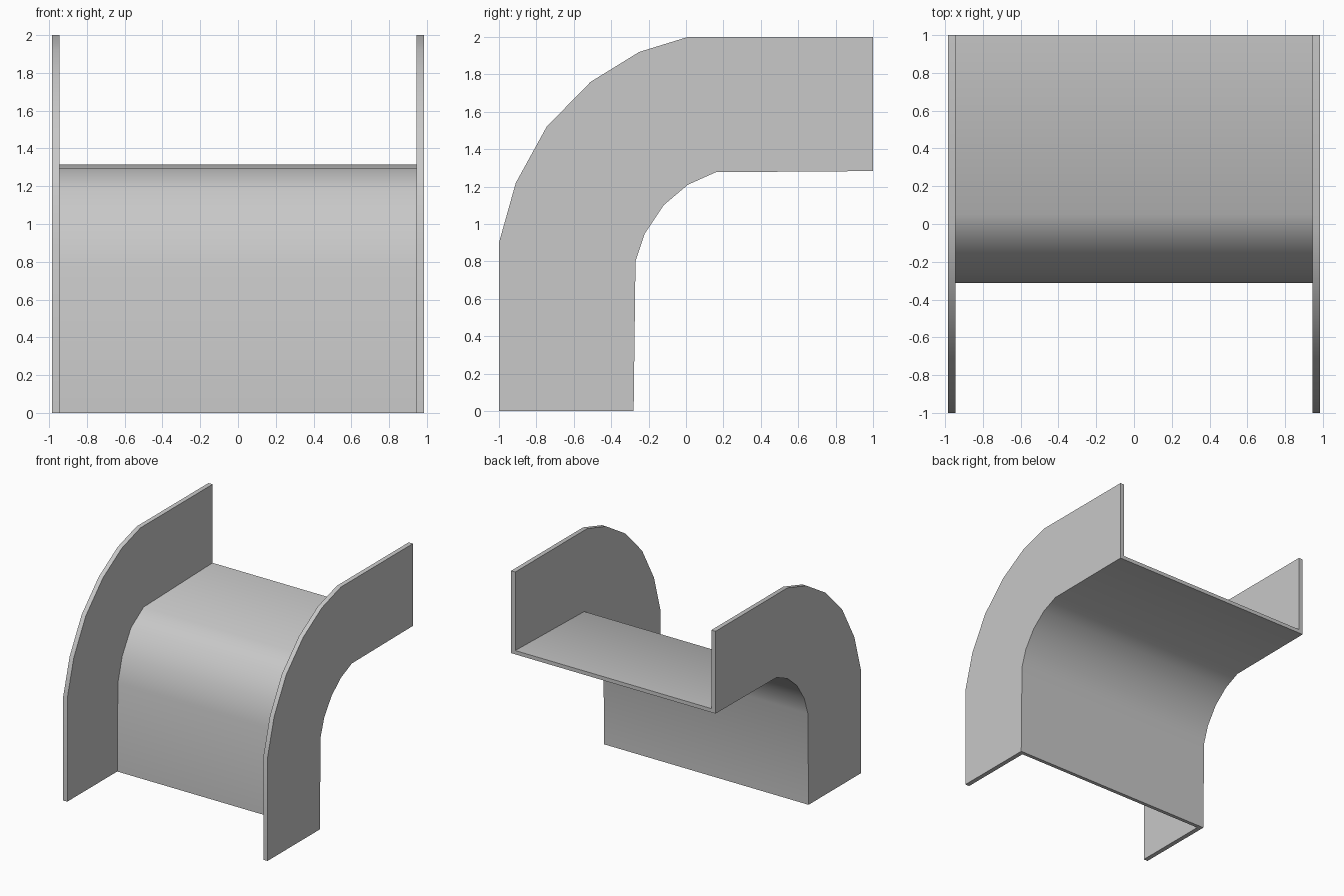
import bpy
import bmesh
import math

cube = bpy.data.objects.get("Cube")
if cube:
    bpy.data.objects.remove(cube, do_unlink=True)

OUT_X, IN_X = 0.985, 0.945   # outer and inner half widths

# Side profiles as (y, z), running from the floor end to the raised end
rim = [(-1, 0), (-1, 0.9), (-0.91, 1.22), (-0.745, 1.52), (-0.51, 1.76),
       (-0.25, 1.92), (0.01, 2), (1, 2)]
under = [(-0.28, 0), (-0.27, 0.8), (-0.22, 0.95), (-0.12, 1.1),
         (0.01, 1.21), (0.16, 1.277), (1, 1.283)]
bed = [(-0.312, 0), (-0.303, 0.77), (-0.243, 0.98), (-0.123, 1.18),
       (0.05, 1.293), (1, 1.316)]

bm = bmesh.new()


def line(x, profile):
    return [bm.verts.new((x, y, z)) for y, z in profile]


def strip(a, b):
    for i in range(len(a) - 1):
        bm.faces.new((a[i], a[i + 1], b[i + 1], b[i]))


# Side walls: flat outer and inner faces joined by the curved rim
sides = []
for s in (-1, 1):
    rim_out, rim_in = line(s * OUT_X, rim), line(s * IN_X, rim)
    low, top = line(s * OUT_X, under), line(s * IN_X, bed)
    bm.faces.new(rim_out + low[::-1])
    bm.faces.new(rim_in + top[::-1])
    strip(rim_out, rim_in)
    sides.append((rim_out, rim_in, low, top))

# Curved bed and underside between the walls
left, right = sides
strip(left[2], right[2])
strip(left[3], right[3])

# U-shaped end faces
for end in (0, -1):
    a, b = [[edge[end] for edge in side] for side in sides]
    bm.faces.new((a[0], a[2], b[2], b[0], b[1], b[3], a[3], a[1]))

bmesh.ops.recalc_face_normals(bm, faces=bm.faces)
mesh = bpy.data.meshes.new("curved_tray")
bm.to_mesh(mesh)
bm.free()

tray = bpy.data.objects.new("curved_tray", mesh)
bpy.context.collection.objects.link(tray)

# Plain grey metal
grey = bpy.data.materials.new("grey_metal")
grey.use_nodes = True
grey.diffuse_color = (0.58, 0.58, 0.58, 1)
grey.node_tree.nodes["Principled BSDF"].inputs["Base Color"].default_value = grey.diffuse_color
mesh.materials.append(grey)

# Smooth bends, sharp edges
bpy.ops.object.select_all(action="DESELECT")
tray.select_set(True)
bpy.context.view_layer.objects.active = tray
bpy.ops.object.shade_smooth_by_angle(angle=math.radians(40))
